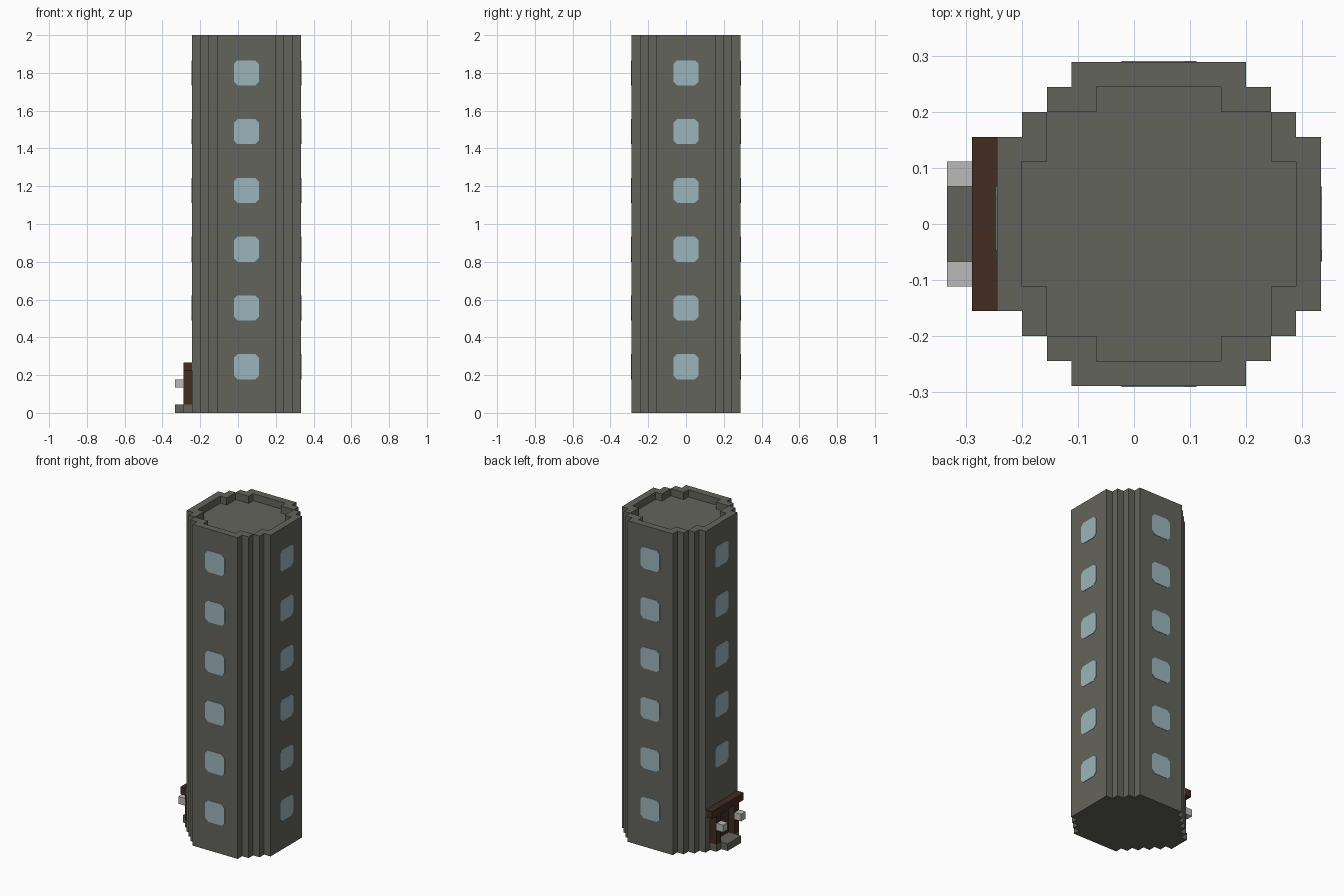
import bpy, bmesh, math
from mathutils import Matrix, Vector

if "Cube" in bpy.data.objects:
    bpy.data.objects.remove(bpy.data.objects["Cube"])

U = 2 / 45            # one building block
CENTRE = U            # tower axis offset along x
HEIGHT = 45


def material(name, rgb):
    m = bpy.data.materials.new(name)
    m.use_nodes = True
    m.diffuse_color = (*rgb, 1)
    m.node_tree.nodes["Principled BSDF"].inputs["Base Color"].default_value = (*rgb, 1)
    return m


STONE = material("grey stone", (0.127, 0.127, 0.107))
WOOD = material("dark wood", (0.054, 0.025, 0.017))
GLASS = material("pale blue glass", (0.33, 0.46, 0.50))
LAMP = material("light grey lamp", (0.49, 0.49, 0.48))


def finish(name, bm, mat):
    bmesh.ops.recalc_face_normals(bm, faces=bm.faces)
    mesh = bpy.data.meshes.new(name)
    bm.to_mesh(mesh)
    bm.free()
    mesh.materials.append(mat)
    obj = bpy.data.objects.new(name, mesh)
    bpy.context.collection.objects.link(obj)
    return obj


def box(name, x, y, z, mat):
    """Box from ranges given in blocks."""
    bm = bmesh.new()
    bmesh.ops.create_cube(bm, size=1)
    for v in bm.verts:
        v.co = Vector([U * (r[0] if c < 0 else r[1]) for c, r in zip(v.co, (x, y, z))])
    return finish(name, bm, mat)


def inside(i, j, steps):
    return any(abs(i) < a and abs(j) < b for a, b in steps)


# Stepped round plans: outer wall and sunken roof
OUTER = [(6.5, 3.5), (5.5, 4.5), (4.5, 5.5), (3.5, 6.5)]
ROOF = [(5.5, 2.5), (4.5, 4.5), (2.5, 5.5)]


def height(i, j):
    if inside(i, j, ROOF):
        return HEIGHT - 1
    return HEIGHT if inside(i, j, OUTER) else 0


# Tower with a one-block parapet, one closed shell
bm = bmesh.new()


def quad(*pts):
    bm.faces.new([bm.verts.new((p[0] * U + CENTRE, p[1] * U, p[2] * U)) for p in pts])


for i in range(-6, 7):
    for j in range(-6, 7):
        h = height(i, j)
        if not h:
            continue
        ring = [(i + a, j + b) for a, b in ((-.5, -.5), (.5, -.5), (.5, .5), (-.5, .5))]
        quad(*[(*p, h) for p in ring])
        quad(*[(*p, 0) for p in reversed(ring)])
        for k, (di, dj) in enumerate(((0, -1), (1, 0), (0, 1), (-1, 0))):
            low = height(i + di, j + dj)
            if low < h:
                a, b = ring[k], ring[(k + 1) % 4]
                quad((*a, low), (*b, low), (*b, h), (*a, h))
bmesh.ops.remove_doubles(bm, verts=bm.verts, dist=1e-5)
bmesh.ops.dissolve_limit(bm, angle_limit=0.01, verts=bm.verts, edges=bm.edges)
finish("tower", bm, STONE)


# Windows: thin plates with clipped corners, one per floor on each side
def window(name, turn, z):
    bm = bmesh.new()
    r, c = 1.5 * U, 1.05 * U
    outline = [(-c, -r), (c, -r), (r, -c), (r, c), (c, r), (-c, r), (-r, c), (-r, -c)]
    face = bm.faces.new([bm.verts.new((x, -6.5 * U + 0.001, z + h)) for x, h in outline])
    out = bmesh.ops.extrude_face_region(bm, geom=[face])["geom"]
    bmesh.ops.translate(bm, vec=(0, -0.003, 0),
                        verts=[g for g in out if isinstance(g, bmesh.types.BMVert)])
    place = Matrix.Translation((CENTRE, 0, 0)) @ Matrix.Rotation(turn, 4, 'Z')
    bmesh.ops.transform(bm, matrix=place, verts=bm.verts)
    finish(name, bm, GLASS)


for k, side in enumerate(("front", "left", "back", "right")):
    for floor in range(6):
        if side == "right" and floor == 0:
            continue  # the doorway takes this place
        window(f"{side}_window_{floor + 1}", k * math.pi / 2, (5.5 + 7 * floor) * U)

# Doorway on the right side
box("door", (-5.55, -5.45), (-1.5, 1.5), (1, 5), WOOD)
box("door_beam", (-6.5, -5.5), (-3.5, 3.5), (5, 6), WOOD)
box("door_sill", (-6.5, -5.5), (-2.5, 2.5), (0, 1), STONE)
box("door_step", (-7.5, -6.5), (-1.5, 1.5), (0, 1), STONE)
for side, s in (("left", -1), ("right", 1)):
    span = sorted((s * 1.5, s * 2.5))
    box(f"{side}_door_post", (-6.5, -5.5), span, (1, 5), WOOD)
    box(f"{side}_door_lamp", (-7.5, -6.5), span, (3, 4), LAMP)
